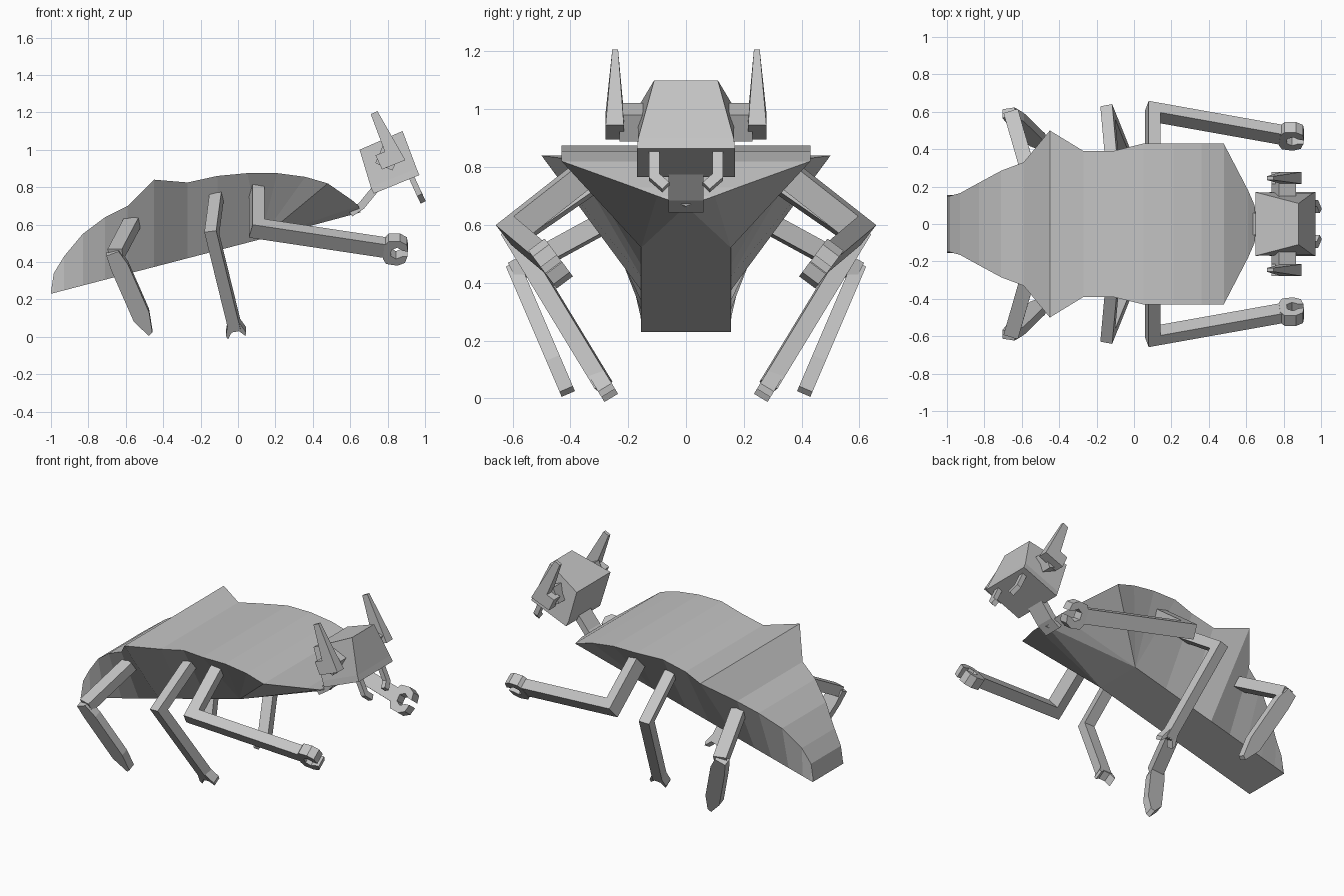
import bpy
import bmesh
from mathutils import Vector as V

cube = bpy.data.objects.get("Cube")
if cube:
    bpy.data.objects.remove(cube, do_unlink=True)

grey = bpy.data.materials.new("plain_grey")
grey.use_nodes = True
COLOUR = (0.55, 0.55, 0.55, 1)
grey.diffuse_color = COLOUR
grey.node_tree.nodes["Principled BSDF"].inputs["Base Color"].default_value = COLOUR


def build(name, verts, faces, side=1):
    """Make a flat-shaded object; side -1 reflects it across the middle."""
    bm = bmesh.new()
    vs = [bm.verts.new((v[0], v[1] * side, v[2])) for v in verts]
    for f in faces:
        bm.faces.new([vs[i] for i in f])
    bmesh.ops.recalc_face_normals(bm, faces=bm.faces)
    mesh = bpy.data.meshes.new(name)
    bm.to_mesh(mesh)
    bm.free()
    mesh.materials.append(grey)
    bpy.context.collection.objects.link(bpy.data.objects.new(name, mesh))


def loft(rings):
    """Join equal rings of points with side faces and two caps."""
    n = len(rings[0])
    verts = [p for r in rings for p in r]
    faces = [list(range(n)), list(range(len(verts) - n, len(verts)))]
    for k in range(len(rings) - 1):
        for i in range(n):
            j = (i + 1) % n
            faces.append([k * n + i, k * n + j, k * n + n + j, k * n + n + i])
    return verts, faces


def limb(points, width, depth, normal=None):
    """Mitred rectangular bar along a bent path."""
    pts = [V(p) for p in points]
    dirs = [(b - a).normalized() for a, b in zip(pts, pts[1:])]
    n = V(normal) if normal else dirs[0].cross(dirs[-1])
    n.normalize()
    rings = []
    for i, p in enumerate(pts):
        a, b = dirs[max(i - 1, 0)], dirs[min(i, len(dirs) - 1)]
        across = n.cross(a + b).normalized()
        half = width / 2 / max(0.4, abs(across.dot(n.cross(a).normalized())))
        rings.append([p + across * half * s + n * depth / 2 * t
                      for s, t in ((1, 1), (-1, 1), (-1, -1), (1, -1))])
    return loft(rings)


def plate(outline, origin, along, across, thick):
    """Extruded outline; across is squared up against along."""
    d = V(along).normalized()
    a = V(across)
    a = (a - d * a.dot(d)).normalized()
    n = d.cross(a)
    return loft([[V(origin) + a * s + d * t + n * thick / 2 * k for s, t in outline]
                 for k in (-1, 1)])


def pair(name, shape):
    for label, side in (("left_", 1), ("right_", -1)):
        build(label + name, *shape, side)


# Body shell: x, height and half width of the back, over a sloping keel
back = [(-1, .24, .15), (-.985, .34, .15), (-.93, .43, .165), (-.83, .55, .22),
        (-.71, .64, .285), (-.59, .70, .33), (-.45, .84, .5), (-.27, .825, .39),
        (-.11, .86, .39), (.05, .875, .43), (.21, .875, .43), (.36, .855, .43),
        (.48, .82, .43), (.61, .73, .18), (.645, .70, .1)]
verts, faces, keel = [], [], []
for x, z, h in back:
    verts += [(x, h, z), (x, -h, z)]
for x, z, h in back:
    if x < .2:
        keel.append(len(verts))
        kx = .12 if x > 0 else x
        kz = .23 + (kx + 1) * .26
        verts += [(kx, .155, kz), (kx, -.155, kz)]
nose = len(verts)
verts.append((.655, 0, .665))
last = len(back) - 1
for i in range(last):
    t = 2 * i
    faces.append([t, t + 1, t + 3, t + 2])
    for s in (0, 1):
        if i + 1 < len(keel):
            faces.append([t + s, t + 2 + s, keel[i + 1] + s, keel[i] + s])
        else:
            faces.append([t + s, t + 2 + s, keel[-1] + s])
for a, b in zip(keel, keel[1:]):
    faces.append([a, a + 1, b + 1, b])
faces.append([0, 1, keel[0] + 1, keel[0]])
faces.append([2 * last, 2 * last + 1, nose])
faces.append([keel[-1], keel[-1] + 1, nose])
for s in (0, 1):
    faces.append([2 * last + s, keel[-1] + s, nose])
build("body_shell", verts, faces)

# Front limbs: arm, forearm and open pincer
wrist = V((.80, .475, .475))
pair("front_limb", limb([(.10, .32, .80), (.10, .60, .58), wrist], .065, .09))
half = [(-.07, .042), (-.05, .075), (.01, .082), (.05, .06), (.06, .015),
        (.03, .02), (0, .038), (-.03, .02)]
claw = [(w, x) for x, w in half] + [(-w, x) for x, w in reversed(half)]
pair("pincer", plate(claw, wrist + V((.048, -.006, -.008)), (1, -.06, -.07), (0, .6, .8), .07))

# Middle legs with forked feet
ankle = V((-.015, .285, .045))
knee = V((-.14, .595, .555))
pair("middle_leg", limb([(-.115, .32, .745), knee, ankle], .06, .065))
fork = [(-.03, -.05), (.03, -.05), (.055, .02), (.048, .042),
        (.02, .005), (-.02, .005), (-.048, .042), (-.055, .02)]
pair("middle_foot", plate(fork, ankle, ankle - knee, (1, 0, 0), .055))

# Rear legs with blade-shaped shins
pair("rear_thigh", limb([(-.56, .26, .62), (-.655, .59, .44)], .065, .08, (1, .3, 0)))
blade = [(-.04, -.03), (.03, -.03), (.048, .06), (.048, .36), (.02, .475),
         (-.005, .485), (-.048, .38), (-.048, .06)]
pair("rear_shin", plate(blade, (-.655, .585, .43), (.185, -.18, -.42), (1, 0, 0), .05))

# Neck
build("neck", *limb([(.60, 0, .66), (.66, 0, .70), (.75, 0, .81)], .04, .12, (0, 1, 0)))

# Head: wedge narrowing to the upper front, on a thin jaw slab
head = [[(.65, 1.0, .17), (.88, 1.1, .11), (.955, .90, .165), (.71, .80, .165)],
        [(.71, .80, .165), (.955, .90, .165), (.97, .865, .17), (.725, .765, .17)]]
for name, corners in zip(("head", "jaw"), head):
    build(name, *loft([[(x, s * h, z) for x, z, h in corners] for s in (-1, 1)]))

# Horns: side stem and tapering upright blade
pair("horn_stem", limb([(.80, .10, .955), (.80, .23, .955)], .10, .10, (.4, 0, .92)))
outline = [(.71, 1.19), (.745, 1.207), (.895, .945), (.77, .895), (.735, .97), (.785, .99)]
horn = []
for inner in (True, False):
    ring = []
    for x, z in outline:
        tip = z > 1.1
        ring.append((x, (.235 if tip else .215) if inner else (.255 if tip else .278), z))
    horn.append(ring)
pair("horn", loft(horn))

# Mandibles
pair("mandible", limb([(.92, .11, .87), (.968, .11, .765), (.985, .07, .73)], .035, .03, (.9, 0, .4)))
